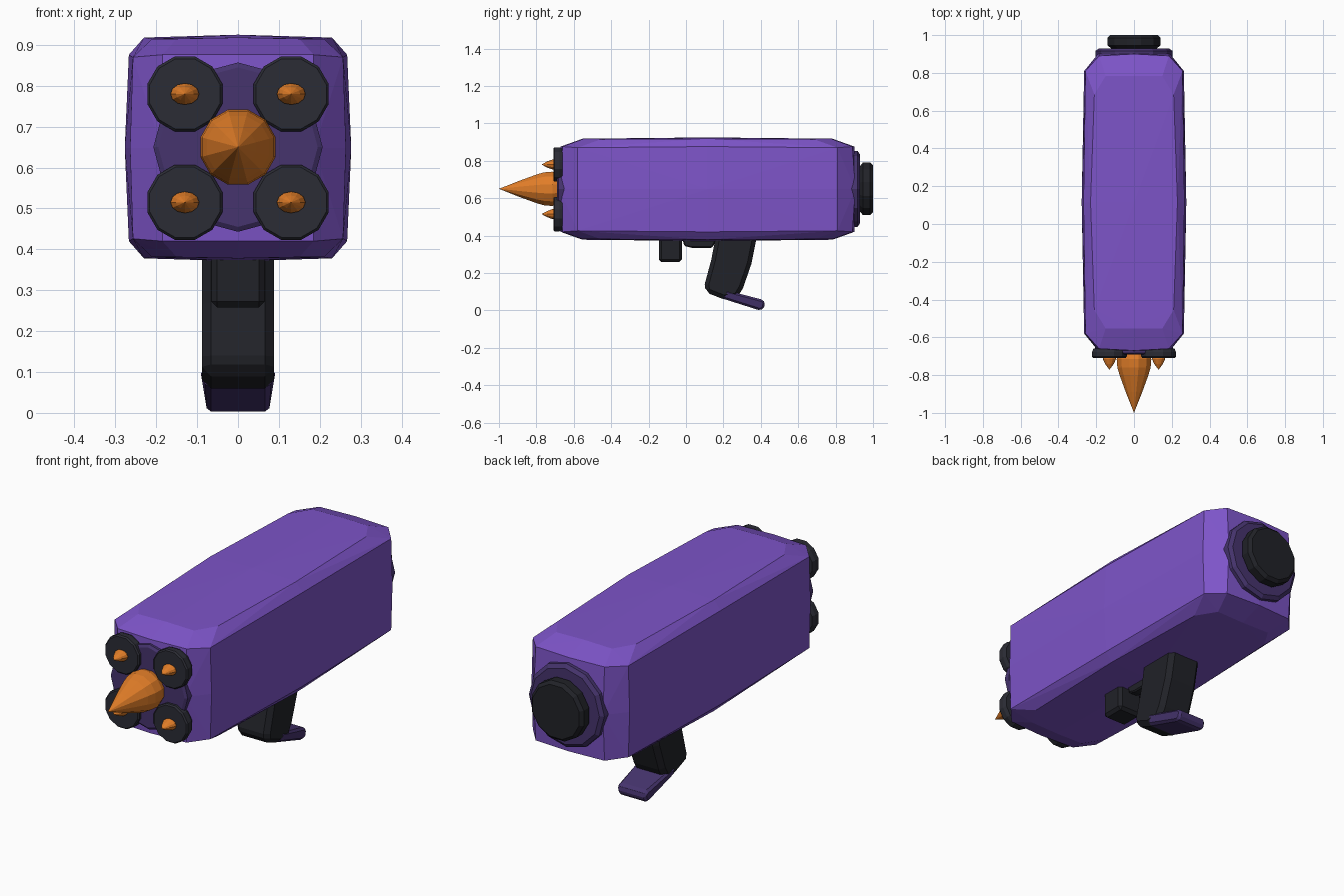
import bpy, bmesh, math
from mathutils import Vector

if "Cube" in bpy.data.objects:
    bpy.data.objects.remove(bpy.data.objects["Cube"])


def mat(name, rgb):
    m = bpy.data.materials.new(name)
    m.diffuse_color = (*rgb, 1)
    m.use_nodes = True
    m.node_tree.nodes["Principled BSDF"].inputs["Base Color"].default_value = m.diffuse_color
    return m


PURPLE = mat("purple", (0.205, 0.089, 0.578))
DARK_PURPLE = mat("dark purple", (0.061, 0.034, 0.155))
BLACK = mat("soft black", (0.024, 0.025, 0.035))
DEEP_BLACK = mat("deep black", (0.015, 0.016, 0.021))
ORANGE = mat("orange", (0.75, 0.205, 0.021))


def finish(bm, name, material, bevel=0):
    bmesh.ops.recalc_face_normals(bm, faces=bm.faces)
    me = bpy.data.meshes.new(name)
    bm.to_mesh(me)
    bm.free()
    me.materials.append(material)
    ob = bpy.data.objects.new(name, me)
    bpy.context.collection.objects.link(ob)
    if bevel:
        b = ob.modifiers.new("bevel", 'BEVEL')
        b.width = bevel
        b.segments = 1
    return ob


def lathe(name, profile, cx, cz, material, sides=12, turn=0.0, sx=1, sz=1):
    """Rings of (y, radius) around an axis parallel to y; radius 0 makes a tip."""
    bm = bmesh.new()
    rings = []
    for y, r in profile:
        n = sides if r else 1
        ring = []
        for i in range(n):
            a = 2 * math.pi * (i + turn) / sides
            ring.append(bm.verts.new((cx + sx * r * math.sin(a), y, cz + sz * r * math.cos(a))))
        rings.append(ring)
    for a, b in zip(rings, rings[1:]):
        for i in range(sides):
            j = (i + 1) % sides
            if len(a) == 1:
                bm.faces.new((a[0], b[i], b[j]))
            elif len(b) == 1:
                bm.faces.new((a[i], b[0], a[j]))
            else:
                bm.faces.new((a[i], b[i], b[j], a[j]))
    for ring in (rings[0], rings[-1]):
        if len(ring) > 2:
            bm.faces.new(ring)
    return finish(bm, name, material)


def prism(name, outline, half, material, bevel):
    """Side outline of (y, z) points extruded across x."""
    bm = bmesh.new()
    f = bm.faces.new([bm.verts.new((-half, y, z)) for y, z in outline])
    new = bmesh.ops.extrude_face_region(bm, geom=[f])["geom"]
    bmesh.ops.translate(bm, vec=(2 * half, 0, 0), verts=[v for v in new if isinstance(v, bmesh.types.BMVert)])
    return finish(bm, name, material, bevel)


# Body: chamfered, slightly swollen box, hull of one octant mirrored
YC, ZC = 0.115, 0.648
octant = [(0.185, 0.775, 0.228), (0.187, 0.79, 0), (0, 0.785, 0.228), (0, 0.80, 0),
          (0.257, 0.695, 0.222), (0.264, 0.695, 0), (0.267, 0, 0.228), (0.277, 0, 0),
          (0.15, 0.668, 0.267), (0.21, 0.57, 0.267), (0.23, 0, 0.27),
          (0, 0.668, 0.27), (0, 0, 0.277)]
points = {(a * x, YC + b * y, ZC + c * z) for x, y, z in octant
          for a in (-1, 1) for b in (-1, 1) for c in (-1, 1)}
bm = bmesh.new()
for p in sorted(points):
    bm.verts.new(p)
bmesh.ops.convex_hull(bm, input=bm.verts)
bmesh.ops.remove_doubles(bm, verts=bm.verts, dist=1e-4)
finish(bm, "body", PURPLE)

# End plates and rear cap
lathe("front_plate", [(-0.64, 0.207), (-0.682, 0.207), (-0.69, 0.195)], 0, 0.65, DARK_PURPLE)
lathe("rear_plate", [(0.87, 0.203), (0.917, 0.203), (0.93, 0.185)], 0, 0.65, DARK_PURPLE)
lathe("rear_cap", [(0.90, 0.12), (0.93, 0.125), (0.945, 0.145), (0.985, 0.145), (1.0, 0.13)],
      0, 0.65, DEEP_BLACK, turn=0.5)

# Four launch tubes with small warheads
for sx in (-1, 1):
    for z in (0.515, 0.78):
        lathe("tube_ring", [(-0.66, 0.088), (-0.677, 0.095), (-0.702, 0.095), (-0.709, 0.089)],
              sx * 0.13, z, BLACK, turn=0.5)
        lathe("small_warhead", [(-0.70, 0.034), (-0.715, 0.035), (-0.742, 0.022), (-0.772, 0)],
              sx * 0.13, z, ORANGE, sz=0.75)

# Main warhead
lathe("main_warhead", [(-0.68, 0.085), (-0.715, 0.095), (-0.76, 0.091), (-0.80, 0.079),
                       (-0.89, 0.045), (-1.0, 0)], 0, 0.65, ORANGE, turn=0.5)

# Fore grip block, trigger and its mount
prism("fore_block", [(-0.145, 0.40), (-0.145, 0.258), (-0.022, 0.258), (-0.022, 0.40)],
      0.065, DEEP_BLACK, 0.014)
prism("trigger_mount", [(-0.02, 0.39), (-0.01, 0.345), (0.03, 0.335), (0.14, 0.335), (0.17, 0.39)],
      0.025, DEEP_BLACK, 0.006)

# Slanted grip and foot
prism("grip", [(0.16, 0.40), (0.135, 0.27), (0.10, 0.14), (0.105, 0.097), (0.20, 0.06), (0.275, 0.07),
               (0.305, 0.12), (0.35, 0.25), (0.38, 0.40)], 0.088, DEEP_BLACK, 0.022)
foot = prism("grip_foot", [(0.19, 0.065), (0.215, 0.108), (0.41, 0.057), (0.424, 0.04),
                           (0.415, 0.008), (0.395, 0.0)], 0.096, DARK_PURPLE, 0.012)
# narrow the two ends of the foot
for v in foot.data.vertices:
    if v.co.y > 0.38 or v.co.y < 0.2:
        v.co.x *= 0.8
